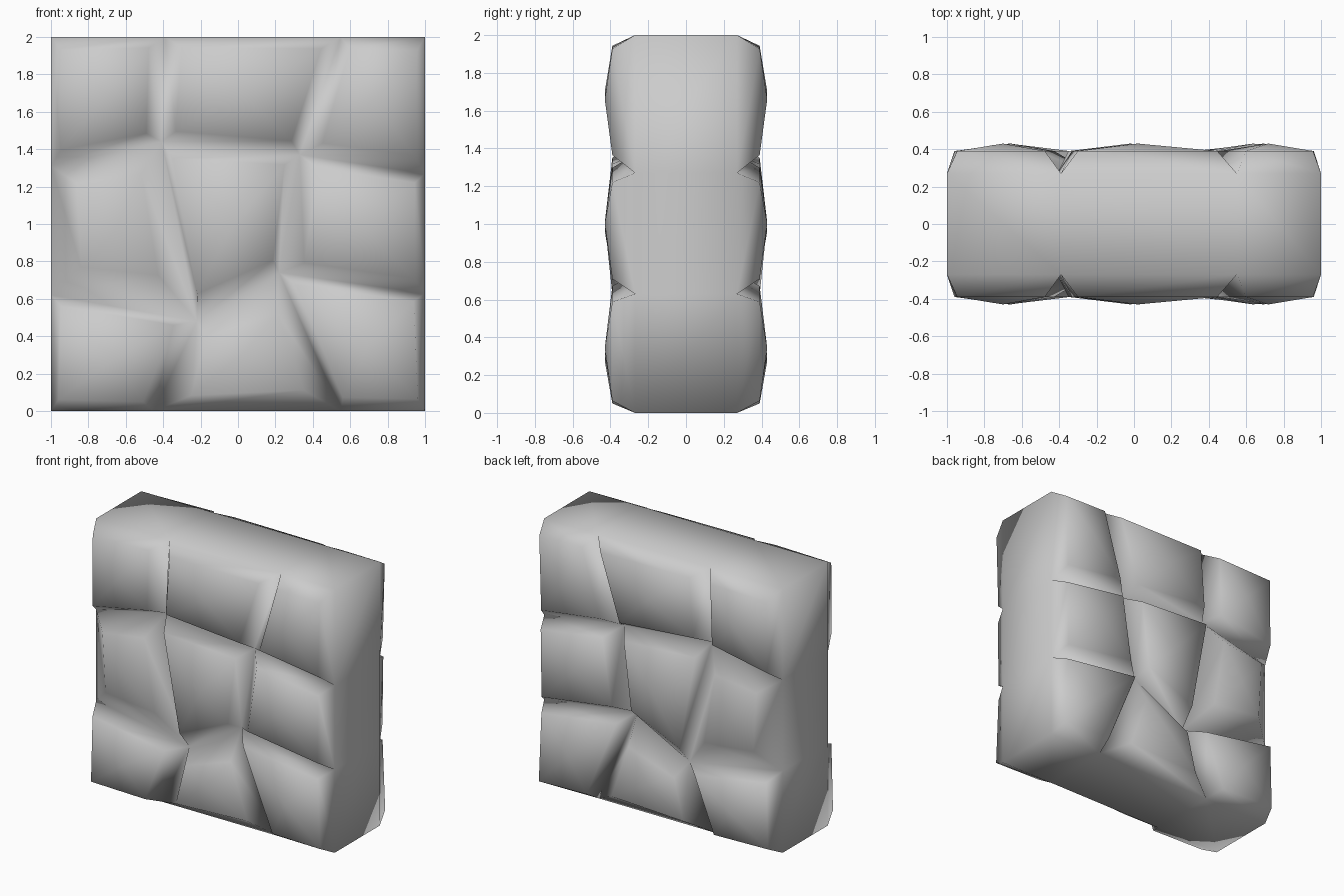
import bpy
import bmesh

cube = bpy.data.objects.get("Cube")
if cube:
    bpy.data.objects.remove(cube, do_unlink=True)

RIM, SHOULDER, CROWN = 0.27, 0.39, 0.43

# Joint crossings (x, z), row by row from the ground
JOINTS = [
    [(-1, 0), (-0.45, 0), (0.55, 0), (1, 0)],
    [(-1, 0.62), (-0.22, 0.48), (0.22, 0.74), (1, 0.63)],
    [(-1, 1.31), (-0.41, 1.44), (0.33, 1.37), (1, 1.27)],
    [(-1, 2), (-0.39, 2), (0.55, 2), (1, 2)],
]

# Bevel width of each stone as a share of its size: left, right, bottom, top
BEVELS = [
    [(0.07, 0.14, 0.10, 0.08), (0.18, 0.16, 0.16, 0.25), (0.09, 0.08, 0.10, 0.08)],
    [(0.22, 0.22, 0.24, 0.16), (0.06, 0.10, 0.14, 0.09), (0.16, 0.08, 0.11, 0.09)],
    [(0.09, 0.14, 0.11, 0.10), (0.10, 0.09, 0.11, 0.10), (0.15, 0.09, 0.12, 0.10)],
]


def blend(corners, u, v):
    """Point inside a four-cornered stone outline."""
    a, b, c, d = corners
    return [(a[i] * (1 - u) + b[i] * u) * (1 - v) + (d[i] * (1 - u) + c[i] * u) * v
            for i in range(2)]


bm = bmesh.new()


def vert(point, y):
    return bm.verts.new((point[0], y, point[1]))


# Carved stones on the front and the same stones mirrored on the back
rims = {}
for side in (-1, 1):
    grid = [[vert(p, side * RIM) for p in row] for row in JOINTS]
    rims[side] = grid
    for r, row in enumerate(BEVELS):
        for c, (left, right, low, high) in enumerate(row):
            cells = [(r, c), (r, c + 1), (r + 1, c + 1), (r + 1, c)]
            outer = [grid[i][j] for i, j in cells]
            outline = [JOINTS[i][j] for i, j in cells]
            spots = [(left, low), (1 - right, low), (1 - right, 1 - high), (left, 1 - high)]
            inner = [vert(blend(outline, u, v), side * SHOULDER) for u, v in spots]
            crown = vert(blend(outline, 0.5, 0.5), side * CROWN)
            for k in range(4):
                n = (k + 1) % 4
                bm.faces.new((outer[k], outer[n], inner[n], inner[k]))
                bm.faces.new((inner[k], inner[n], crown))


# Plain edges of the slab joining front and back
def border(grid):
    return (grid[0][:-1] + [row[-1] for row in grid[:-1]]
            + grid[-1][:0:-1] + [row[0] for row in grid[:0:-1]])


front, back = border(rims[-1]), border(rims[1])
for k in range(len(front)):
    n = (k + 1) % len(front)
    bm.faces.new((front[k], front[n], back[n], back[k]))

bmesh.ops.recalc_face_normals(bm, faces=bm.faces)
for face in bm.faces:
    face.smooth = True

mesh = bpy.data.meshes.new("stone_wall_block")
bm.to_mesh(mesh)
bm.free()
block = bpy.data.objects.new("stone_wall_block", mesh)
bpy.context.collection.objects.link(block)

# Stone colour
stone = bpy.data.materials.new("grey_stone")
stone.use_nodes = True
colour = (0.6, 0.6, 0.6, 1)
stone.diffuse_color = colour
stone.node_tree.nodes["Principled BSDF"].inputs["Base Color"].default_value = colour
mesh.materials.append(stone)
